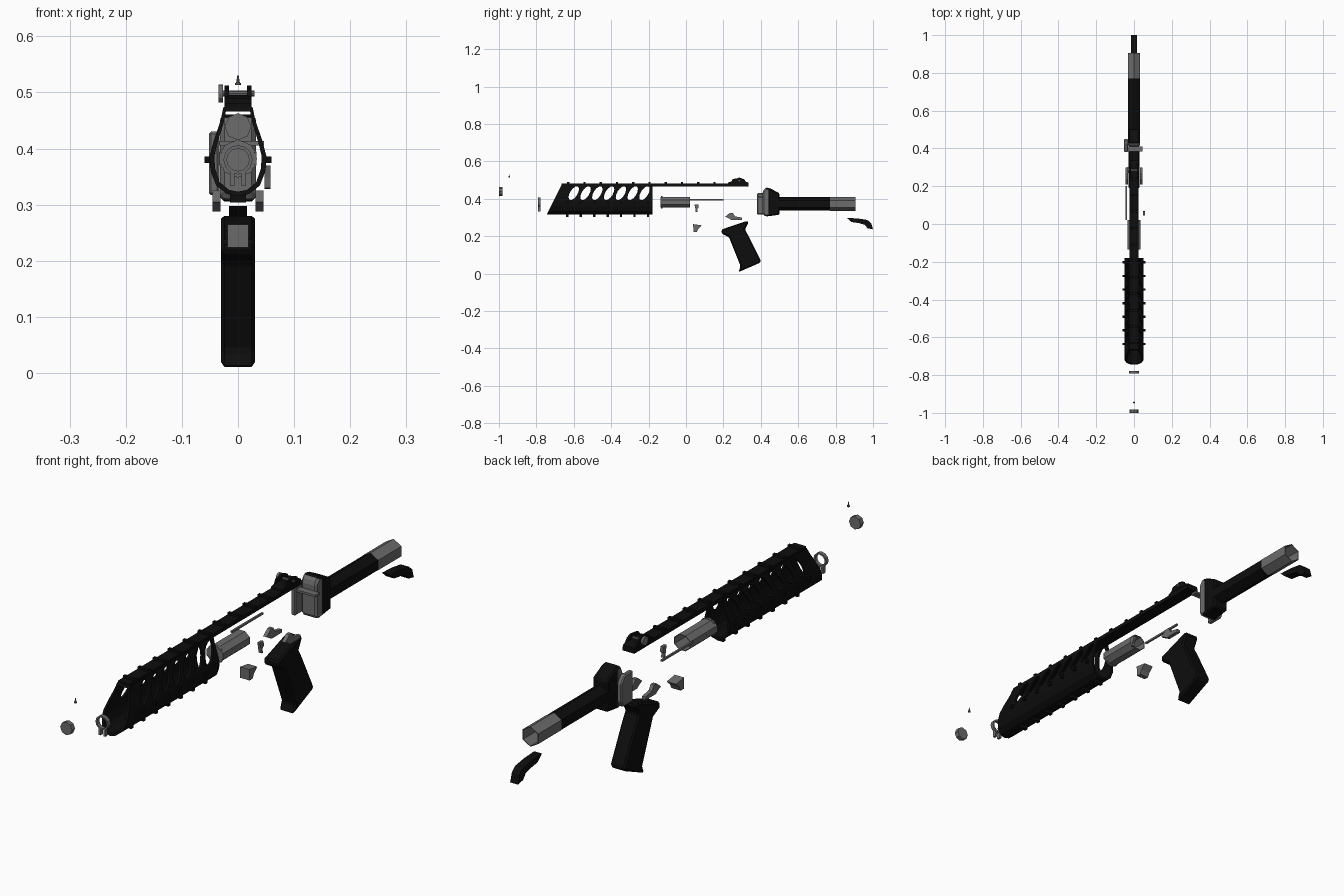
import bpy, bmesh, math
from mathutils import Vector, Matrix

cube = bpy.data.objects.get("Cube")
if cube:
    bpy.data.objects.remove(cube)


def material(name, value):
    m = bpy.data.materials.new(name)
    m.use_nodes = True
    col = (value, value, value, 1)
    m.diffuse_color = col
    m.node_tree.nodes["Principled BSDF"].inputs["Base Color"].default_value = col
    return m


BLACK = material("matte black", 0.004)
GREY = material("steel grey", 0.15)


def finish(name, bm, mat):
    bmesh.ops.recalc_face_normals(bm, faces=bm.faces)
    me = bpy.data.meshes.new(name)
    bm.to_mesh(me)
    bm.free()
    me.materials.append(mat)
    ob = bpy.data.objects.new(name, me)
    bpy.context.scene.collection.objects.link(ob)
    return ob


def side_prism(name, pts, x0, x1, mat, bevel=0):
    """Extrude a (y, z) outline across x."""
    bm = bmesh.new()
    f = bm.faces.new([bm.verts.new((x0, y, z)) for y, z in pts])
    r = bmesh.ops.extrude_face_region(bm, geom=[f])
    vs = [v for v in r["geom"] if isinstance(v, bmesh.types.BMVert)]
    bmesh.ops.translate(bm, verts=vs, vec=(x1 - x0, 0, 0))
    ob = finish(name, bm, mat)
    if bevel:
        b = ob.modifiers.new("bevel", "BEVEL")
        b.width, b.segments = bevel, 1
    return ob


def box(name, x, y, z, mat):
    return side_prism(name, [(y[0], z[0]), (y[1], z[0]), (y[1], z[1]), (y[0], z[1])], x[0], x[1], mat)


def boxes(name, specs, mat):
    """Several boxes joined in one mesh."""
    bm = bmesh.new()
    for x, y, z in specs:
        size = Vector((x[1] - x[0], y[1] - y[0], z[1] - z[0]))
        mid = Vector((x[0] + x[1], y[0] + y[1], z[0] + z[1])) / 2
        bmesh.ops.create_cube(bm, size=1, matrix=Matrix.Translation(mid) @ Matrix.Diagonal((*size, 1)))
    return finish(name, bm, mat)


def shell(name, outer, inner, y0, y1, mat):
    """Hollow tube along y from (x, z) outlines; y0 may depend on height."""
    bm = bmesh.new()
    front = y0 if callable(y0) else (lambda z: y0)
    rings = [[bm.verts.new((x, front(z), z)) for x, z in outer],
             [bm.verts.new((x, y1, z)) for x, z in outer],
             [bm.verts.new((x, y1, z)) for x, z in inner],
             [bm.verts.new((x, front(z), z)) for x, z in inner]]
    n = len(outer)
    for k in range(4):
        a, b = rings[k], rings[(k + 1) % 4]
        for i in range(n):
            j = (i + 1) % n
            bm.faces.new((a[i], a[j], b[j], b[i]))
    return finish(name, bm, mat)


def ngon(r, z, sides, turn=0, squash=1):
    return [(r * math.cos(turn + 2 * math.pi * i / sides),
             z + squash * r * math.sin(turn + 2 * math.pi * i / sides)) for i in range(sides)]


def disc(name, pos, r, depth, axis, sides, mat):
    bm = bmesh.new()
    bmesh.ops.create_cone(bm, cap_ends=True, segments=sides, radius1=r, radius2=r, depth=depth,
                          matrix=Matrix.Translation(pos) @ Matrix.Rotation(math.pi / 2, 4, axis))
    return finish(name, bm, mat)


# Handguard: hollow egg-shaped section with a raked front
half = [(0.0, 0.315), (0.02, 0.319), (0.039, 0.334), (0.049, 0.36), (0.051, 0.385),
        (0.043, 0.415), (0.031, 0.45), (0.026, 0.474)]
outer = half + [(-x, z) for x, z in reversed(half[1:])]
mid_z = 0.395
inner = [(x * 0.83, mid_z + (z - mid_z) * 0.9) for x, z in outer]
guard = shell("handguard", outer, inner, lambda z: -0.745 + (z - 0.315) * 0.5, -0.18, BLACK)

# Slanted oval vents cut through both sides
bm = bmesh.new()
for i in range(7):
    place = (Matrix.Translation((0, -0.6 + i * 0.063, 0.43)) @ Matrix.Rotation(math.radians(-32), 4, "X")
             @ Matrix.Diagonal((1, 0.02, 0.042, 1)) @ Matrix.Rotation(math.pi / 2, 4, "Y"))
    bmesh.ops.create_cone(bm, cap_ends=True, segments=14, radius1=1, radius2=1, depth=0.2, matrix=place)
cutter = finish("vent_cutter", bm, BLACK)
cutter.hide_render = True
cutter.hide_set(True)
cut = guard.modifiers.new("vents", "BOOLEAN")
cut.operation, cut.object, cut.solver = "DIFFERENCE", cutter, "EXACT"
bpy.context.view_layer.objects.active = guard
bpy.ops.object.modifier_apply(modifier="vents")
bpy.data.objects.remove(cutter)

# Rail lugs on the sides and underside of the handguard
lugs = []
for i in range(7):
    y = -0.635 + i * 0.072
    span = (y - 0.006, y + 0.006)
    lugs += [((0.047, 0.06), span, (0.374, 0.386)), ((-0.06, -0.047), span, (0.374, 0.386)),
             ((-0.014, 0.014), span, (0.304, 0.32))]
boxes("handguard_lugs", lugs, BLACK)

# Top rail and its ribs
box("top_rail", (-0.024, 0.024), (-0.665, 0.335), (0.467, 0.481), BLACK)
boxes("rail_ribs", [((-0.024, 0.024), (y - 0.006, y + 0.006), (0.478, 0.489))
                    for y in [-0.63 + i * 0.087 for i in range(11)]], BLACK)

# Rear sight: base, two ears, cross pin, round knob
side_prism("rear_sight_base", [(0.225, 0.48), (0.335, 0.48), (0.335, 0.487), (0.31, 0.495),
                               (0.25, 0.495), (0.225, 0.487)], -0.023, 0.023, BLACK)
for s, label in ((1, "left"), (-1, "right")):
    side_prism("rear_sight_ear_" + label, [(0.24, 0.485), (0.325, 0.485), (0.31, 0.505), (0.29, 0.512),
                                           (0.25, 0.506)], s * 0.016, s * 0.024, BLACK)
disc("rear_sight_pin", (0, 0.285, 0.498), 0.005, 0.058, "Y", 8, GREY)
disc("rear_sight_knob", (-0.031, 0.285, 0.498), 0.016, 0.008, "Y", 12, GREY)

# Front sight post, muzzle cap and barrel band
bm = bmesh.new()
bmesh.ops.create_cone(bm, cap_ends=True, segments=8, radius1=0.004, radius2=0.001, depth=0.018,
                      matrix=Matrix.Translation((0, -0.945, 0.522)))
bmesh.ops.create_cone(bm, cap_ends=True, segments=8, radius1=0.005, radius2=0.005, depth=0.004,
                      matrix=Matrix.Translation((0, -0.945, 0.515)))
finish("front_sight_post", bm, GREY)
disc("muzzle_cap", (0, -0.991, 0.439), 0.024, 0.018, "X", 8, GREY)
shell("barrel_band", ngon(0.026, 0.38, 12), ngon(0.02, 0.38, 12), -0.792, -0.778, GREY)
boxes("band_legs", [((s * 0.01 - 0.004, s * 0.01 + 0.004), (-0.792, -0.778), (0.333, 0.36))
                    for s in (-1, 1)], GREY)

# Bolt body with front plate, and thin rod on the side
shell("bolt_body", ngon(0.036, 0.382, 8, math.pi / 8, 0.86), ngon(0.033, 0.382, 8, math.pi / 8, 0.86),
      -0.135, 0.022, GREY)
side = disc("bolt_front", (0, -0.13, 0.382), 0.034, 0.008, "X", 8, GREY)
box("side_rod", (-0.044, -0.037), (0.02, 0.2), (0.391, 0.398), GREY)

# Small controls: catch, trigger and a selector on each side
side_prism("bolt_catch", [(0.045, 0.37), (0.066, 0.37), (0.068, 0.352), (0.06, 0.345), (0.062, 0.328),
                          (0.052, 0.33), (0.05, 0.348)], 0.047, 0.058, GREY)
side_prism("trigger_piece", [(0.038, 0.265), (0.085, 0.258), (0.066, 0.24), (0.058, 0.224), (0.04, 0.224)],
           -0.019, 0.019, GREY)
for s, label in ((1, "left"), (-1, "right")):
    side_prism("selector_" + label, [(0.21, 0.305), (0.225, 0.298), (0.24, 0.288), (0.3, 0.288), (0.3, 0.3),
                                     (0.262, 0.306), (0.25, 0.325), (0.235, 0.325)],
               s * 0.031, s * 0.045, GREY)

# Pistol grip
side_prism("pistol_grip", [(0.19, 0.236), (0.325, 0.282), (0.335, 0.275), (0.315, 0.235), (0.335, 0.2),
                           (0.4, 0.07), (0.395, 0.058), (0.28, 0.008), (0.292, 0.04), (0.23, 0.195),
                           (0.19, 0.215)], -0.03, 0.03, BLACK, 0.006)

# Stock head: grey plate in front, tapered black block behind
side_prism("stock_head_plate", [(0.41, 0.315), (0.43, 0.305), (0.45, 0.31), (0.45, 0.455), (0.425, 0.46),
                                (0.41, 0.44)], -0.032, 0.032, GREY, 0.008)
side_prism("stock_head", [(0.425, 0.305), (0.5, 0.315), (0.5, 0.43), (0.45, 0.456), (0.425, 0.462)],
           -0.031, 0.031, BLACK, 0.006)
side_prism("side_panel", [(0.38, 0.317), (0.44, 0.317), (0.45, 0.34), (0.45, 0.405), (0.43, 0.43), (0.38, 0.43)],
           -0.052, -0.033, GREY, 0.004)
box("cross_bar", (-0.046, 0.046), (0.385, 0.41), (0.405, 0.413), GREY)

# Stock tube: black sleeve and open grey end
turn = math.pi / 6
shell("stock_tube", ngon(0.036, 0.373, 6, turn), ngon(0.03, 0.373, 6, turn), 0.49, 0.77, BLACK)
shell("stock_tube_end", ngon(0.037, 0.373, 6, turn), ngon(0.034, 0.373, 6, turn), 0.77, 0.905, GREY)

# Hooked butt pad
side_prism("butt_hook", [(0.86, 0.298), (0.92, 0.295), (0.97, 0.287), (0.99, 0.27), (1.0, 0.237),
                         (0.97, 0.243), (0.955, 0.262), (0.925, 0.27), (0.885, 0.276)],
           -0.016, 0.016, BLACK)
